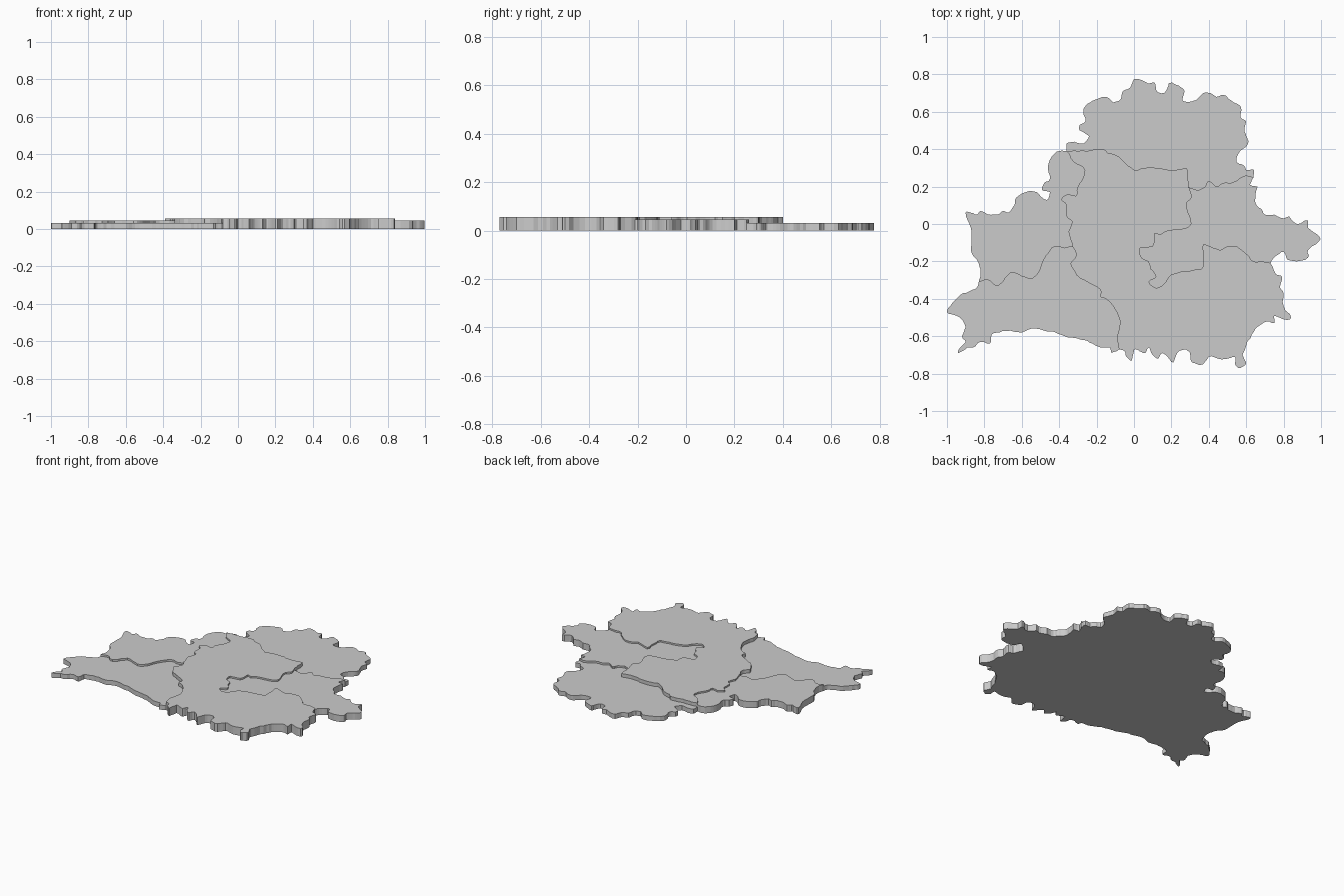
import bpy, bmesh, random
from mathutils import Vector

random.seed(4)


def border(n):
    """Flat x, y list in hundredths -> rounded, slightly ragged polyline."""
    p = [Vector((n[i] / 100, n[i + 1] / 100)) for i in range(0, len(n), 2)]
    out = []
    for i in range(len(p) - 1):
        a, b = p[i], p[i + 1]
        before = p[i - 1] if i else a
        after = p[i + 2] if i + 2 < len(p) else b
        out.append(a)
        side = Vector((a.y - b.y, b.x - a.x))
        for t in (0.33, 0.67):
            q = 0.5 * (2 * a + (b - before) * t
                       + (2 * before - 5 * a + 4 * b - after) * t * t
                       + (3 * a - before - 3 * b + after) * t ** 3)
            out.append(q + side * random.uniform(-0.06, 0.06))
    return out + [p[-1]]


def region(name, height, *parts):
    """Chain borders into a closed outline and raise it to a flat slab."""
    loop = [p for part in parts for p in part[:-1]]
    bm = bmesh.new()
    face = bm.faces.new([bm.verts.new((p.x, p.y, 0)) for p in loop])
    top = bmesh.ops.extrude_face_region(bm, geom=[face], use_keep_orig=True)
    for v in top["geom"]:
        if isinstance(v, bmesh.types.BMVert):
            v.co.z = height
    bmesh.ops.recalc_face_normals(bm, faces=bm.faces)
    mesh = bpy.data.meshes.new(name)
    bm.to_mesh(mesh)
    bm.free()
    bpy.context.collection.objects.link(bpy.data.objects.new(name, mesh))


def rev(b):
    return b[::-1]


# Outer edge pieces, clockwise
north_rim = border([
    -36, 39, -36, 43, -32, 44, -27, 43, -24, 47, -29, 50, -29, 53, -26, 55,
    -27, 60, -26, 63, -22, 66, -15, 68, -11, 65, -7, 67, -6, 71, -2, 73,
    0, 77.4, 6, 76, 8, 75, 11, 75.5, 12, 71, 16, 70, 18, 73, 19, 75.5,
    24, 74, 27, 71, 26, 66, 31, 65.5, 34, 67, 37, 70, 41, 70, 44, 68,
    48, 69, 52, 66, 57, 63, 57, 57, 60, 55, 59, 51, 60, 47, 61, 43,
    58, 40, 55, 36, 55, 33, 59, 31, 60, 29, 64, 29, 64, 25])
east_rim = border([
    64, 25, 62, 21, 66, 20, 65, 16, 65, 11, 68, 8, 70, 5, 75, 5, 80, 3,
    83, 4, 87, 0, 93, 2, 93, -2, 97, -5, 99.7, -8, 97, -11, 93, -14,
    93, -18, 87, -20, 82, -19, 80, -15, 76, -17, 73, -21])
southeast_rim = border([
    73, -21, 76, -27, 79, -28, 78, -34, 80, -37, 80, -44, 84, -50, 80, -51,
    75, -49, 75, -53, 71, -52, 66, -55, 63, -59, 60, -65, 58, -70, 60, -74,
    57, -77, 54, -75, 54, -71, 50, -72, 45, -72, 40, -71, 37, -75, 31, -74,
    30, -69, 27, -67, 23, -69, 21, -74, 18, -71, 15, -69, 13, -72, 10, -70,
    8, -66, 6, -69, 3, -68, 0, -67, -1, -73, -4, -71, -5, -68, -8, -67])
southwest_rim = border([
    -8, -67, -12, -69, -13, -66, -18, -66, -22, -64, -27, -62, -32, -61,
    -37, -60, -42, -58, -48, -57, -55, -56, -60, -58, -66, -57, -72, -58,
    -76, -59, -77, -64, -82, -63, -86, -66, -89, -66, -94, -69, -93, -66,
    -90, -63, -92, -60, -90, -55, -93, -50, -99, -48, -99.8, -46, -97, -42,
    -93, -38, -88, -36, -84, -34, -83, -31])
west_rim = border([
    -83, -31, -82, -26, -83, -21, -87, -15, -87, -8, -88, 0, -90, 6, -87, 6,
    -84, 5, -82, 7, -78, 5, -73, 5, -70, 7, -67, 6, -64, 10, -63, 14,
    -58, 17, -52, 17, -49, 14, -46, 13, -45, 17, -49, 18, -48, 22, -45, 24,
    -46, 30, -44, 36, -40, 39, -36, 39])

# Inner borders shared by neighbouring regions
north_center = border([
    -36, 39, -30, 39, -25, 39, -21, 40, -16, 40, -14, 38, -8, 36, -5, 33,
    0, 29, 6, 30, 12, 30, 18, 29, 23, 29, 28, 30, 29, 26, 29, 20])
north_east = border([
    29, 20, 34, 18, 38, 20, 40, 23, 44, 20, 48, 22, 52, 22, 56, 24, 60, 26,
    64, 25])
west_center = border([
    -36, 39, -32, 33, -27, 30, -27, 25, -30, 20, -31, 15, -35, 16, -39, 13,
    -36, 10, -36, 4, -33, 1, -35, -4, -34, -8, -33, -12])
west_southwest = border([
    -83, -31, -78, -30, -74, -33, -70, -31, -66, -26, -60, -28, -54, -29,
    -50, -24, -47, -17, -42, -12, -37, -13, -33, -12])
southwest_center = border([
    -33, -12, -31, -17, -34, -21, -32, -25, -30, -28, -25, -31, -18, -35,
    -18, -39, -15, -40, -10, -46, -8, -50, -8, -56, -9, -62, -8, -67])
east_center = border([
    29, 20, 31, 15, 28, 10, 30, 4, 30, -1, 24, -3, 17, -4, 14, -6, 11, -5,
    10, -12, 3, -13, 4, -18, 8, -20, 9, -24, 12, -28, 8, -31, 11, -34,
    15, -33, 20, -27, 27, -25, 36, -24, 37, -18, 37, -11, 41, -12, 46, -14,
    50, -12, 55, -12, 60, -16, 64, -20, 69, -20, 73, -21])

# Stepped map slabs
region("north_region", 0.032, north_rim, rev(north_east), rev(north_center))
region("east_region", 0.045, east_rim, rev(east_center), north_east)
region("central_southeast_region", 0.056, north_center, east_center,
       southeast_rim, rev(southwest_center), rev(west_center))
region("southwest_region", 0.032, southwest_rim, west_southwest, southwest_center)
region("west_region", 0.045, west_rim, west_center, rev(west_southwest))
